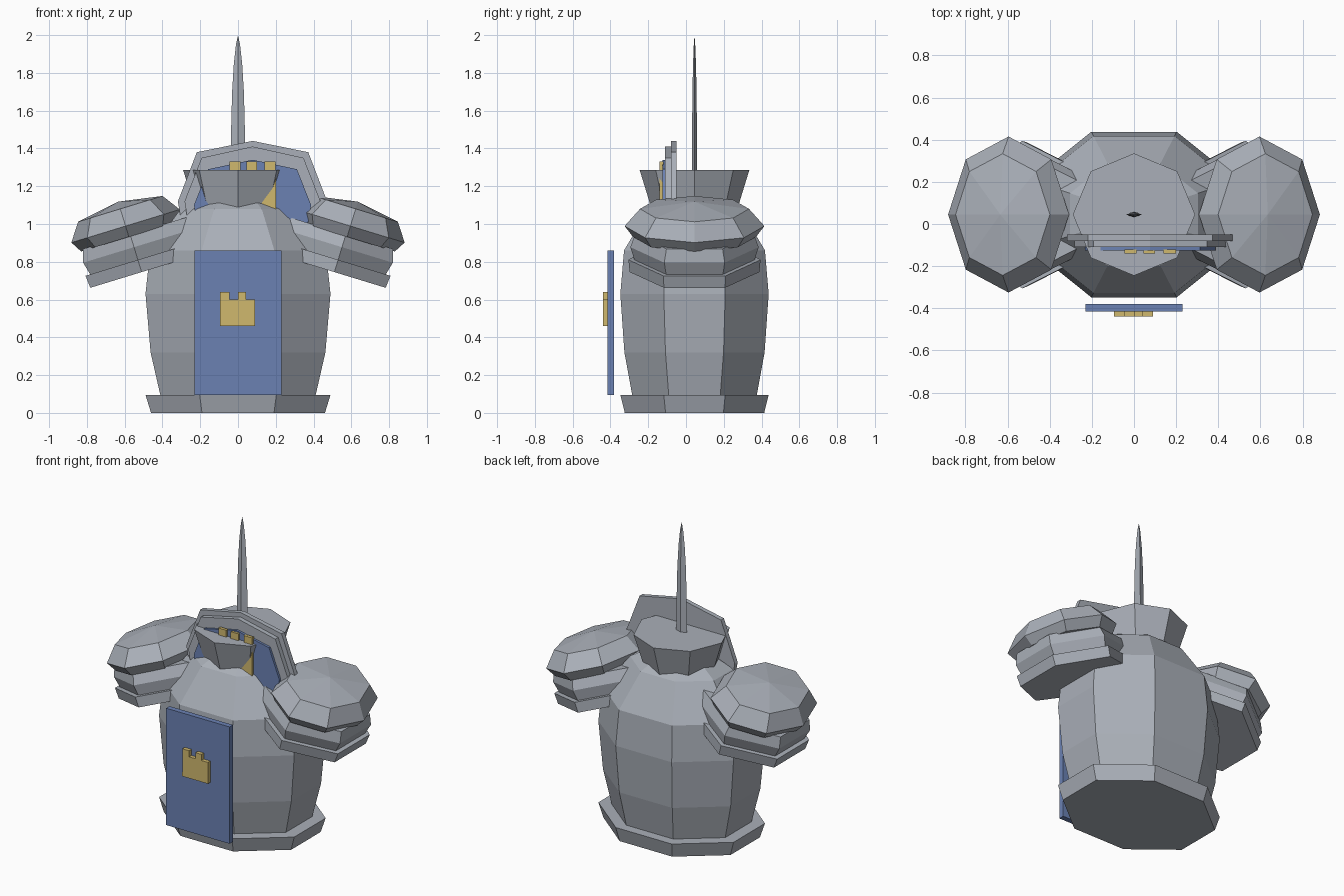
import bpy, bmesh, math
from mathutils import Matrix, Vector

if "Cube" in bpy.data.objects:
    bpy.data.objects.remove(bpy.data.objects["Cube"])

CY = 0.045  # depth of the body axis


def material(name, color):
    m = bpy.data.materials.new(name)
    m.diffuse_color = (*color, 1)
    m.use_nodes = True
    m.node_tree.nodes["Principled BSDF"].inputs["Base Color"].default_value = m.diffuse_color
    return m


STEEL = material("steel grey", (0.40, 0.43, 0.48))
BLUE = material("cloth blue", (0.145, 0.22, 0.45))
GOLD = material("gold", (0.63, 0.48, 0.155))


def finish(name, bm, mat):
    bmesh.ops.recalc_face_normals(bm, faces=bm.faces)
    me = bpy.data.meshes.new(name)
    bm.to_mesh(me)
    bm.free()
    me.materials.append(mat)
    ob = bpy.data.objects.new(name, me)
    bpy.context.collection.objects.link(ob)
    return ob


def ngon(n, rx, ry, turn=0.0):
    return [(rx * math.cos(turn + 2 * math.pi * i / n),
             ry * math.sin(turn + 2 * math.pi * i / n)) for i in range(n)]


def loft(name, outline, rings, mat=STEEL, matrix=Matrix(), apex=None):
    """Stack scaled copies of an outline; rings are (height, scale)."""
    bm = bmesh.new()
    loops = [[bm.verts.new((x * s, y * s, z)) for x, y in outline] for z, s in rings]
    n = len(outline)
    for a, b in zip(loops, loops[1:]):
        for i in range(n):
            j = (i + 1) % n
            bm.faces.new((a[i], a[j], b[j], b[i]))
    bm.faces.new(loops[0])
    if apex is None:
        bm.faces.new(loops[-1])
    else:
        tip = bm.verts.new((0, 0, apex))
        for i in range(n):
            bm.faces.new((loops[-1][i], loops[-1][(i + 1) % n], tip))
    bm.transform(matrix)
    return finish(name, bm, mat)


def plate(name, points, y0, y1, mat):
    """Extrude an x-z outline between two depths."""
    bm = bmesh.new()
    front = [bm.verts.new((x, y0, z)) for x, z in points]
    back = [bm.verts.new((x, y1, z)) for x, z in points]
    bm.faces.new(front)
    bm.faces.new(back)
    for i in range(len(points)):
        j = (i + 1) % len(points)
        bm.faces.new((front[i], front[j], back[j], back[i]))
    return finish(name, bm, mat)


centre = Matrix.Translation((0, CY, 0))
octagon = ngon(8, 0.53, 0.425, math.pi / 8)

# Barrel body and its flared foot rim
loft("body", octagon, [(0.05, 0.82), (0.095, 0.84), (0.32, 0.945), (0.63, 1.0),
                       (0.86, 0.95), (1.08, 0.62), (1.17, 0.28)], matrix=centre)
loft("base_rim", octagon, [(0, 0.94), (0.095, 1.0)], matrix=centre)

# Flared helmet and the blade on top
loft("helmet", ngon(8, 0.29, 0.29), [(1.02, 0.72), (1.285, 1.0)], matrix=centre)
loft("blade", ngon(4, 0.04, 0.014),
     [(1.25, 1.0), (1.45, 0.94), (1.7, 0.78), (1.85, 0.55), (1.95, 0.27)],
     matrix=centre, apex=2.0)

# Shoulder guards: domed cap over two arm bands, tilted outward
TILT = math.radians(17)
half = [(0.29, 0.165), (0.0, 0.35), (-0.35, 0.18)]
band = half + [(x, -y) for x, y in reversed(half)]
for side, label in ((1, "right"), (-1, "left")):
    mirror = Matrix.Diagonal((side, 1, 1, 1))
    tilt = mirror @ centre @ Matrix.Rotation(TILT, 4, 'Y')
    cap = tilt @ Matrix.Translation((0.28, 0, 0))
    arm = tilt @ Matrix.Translation((0.27, 0, 0))
    loft(label + "_shoulder_cap", ngon(8, 0.30, 0.37),
         [(1.06, 0.88), (1.12, 1.0), (1.215, 0.78)], matrix=cap, apex=1.255)
    loft(label + "_upper_band", band, [(1.07, 0.90), (1.0, 0.97), (0.93, 0.91)], matrix=arm)
    loft(label + "_lower_band", band, [(0.93, 1.0), (0.862, 0.98)], matrix=arm)


# Shield tucked behind the neck
def shield_outline(w, top, shoulder_x, shoulder, side, low):
    right = [(shoulder_x, shoulder), (w, side), (w * 0.9, low)]
    pts = [(0, top)] + right + [(0, low - 0.2)] + [(-x, z) for x, z in reversed(right)]
    return [(x + 0.077, z) for x, z in pts]


plate("shield_back", shield_outline(0.395, 1.44, 0.295, 1.38, 1.12, 0.88), -0.08, -0.05, STEEL)
plate("shield_rim", shield_outline(0.36, 1.41, 0.27, 1.35, 1.12, 0.90), -0.11, -0.08, STEEL)
plate("shield_field", shield_outline(0.31, 1.34, 0.235, 1.29, 1.10, 0.92), -0.125, -0.11, BLUE)


# Battlement emblems
def battlement(name, x0, x1, z0, z1, merlons, top, y0, y1):
    pts = [(x0, z0)]
    for a, b in merlons:
        pts += [(a, z1), (a, top), (b, top), (b, z1)]
    pts += [(x1, z1), (x1, z0)]
    clean = [p for i, p in enumerate(pts) if i == 0 or p != pts[i - 1]]
    plate(name, clean, y0, y1, GOLD)


battlement("shield_emblem", -0.046, 0.20, 1.04, 1.27,
           [(-0.045, 0.012), (0.045, 0.10), (0.14, 0.199)], 1.33, -0.14, -0.12)
battlement("tabard_emblem", -0.096, 0.09, 0.46, 0.60,
           [(-0.095, -0.046), (0.0, 0.043)], 0.64, -0.44, -0.415)

# Cloth panel hanging in front
plate("tabard", [(-0.23, 0.095), (0.23, 0.095), (0.23, 0.86), (-0.23, 0.86)], -0.415, -0.38, BLUE)
